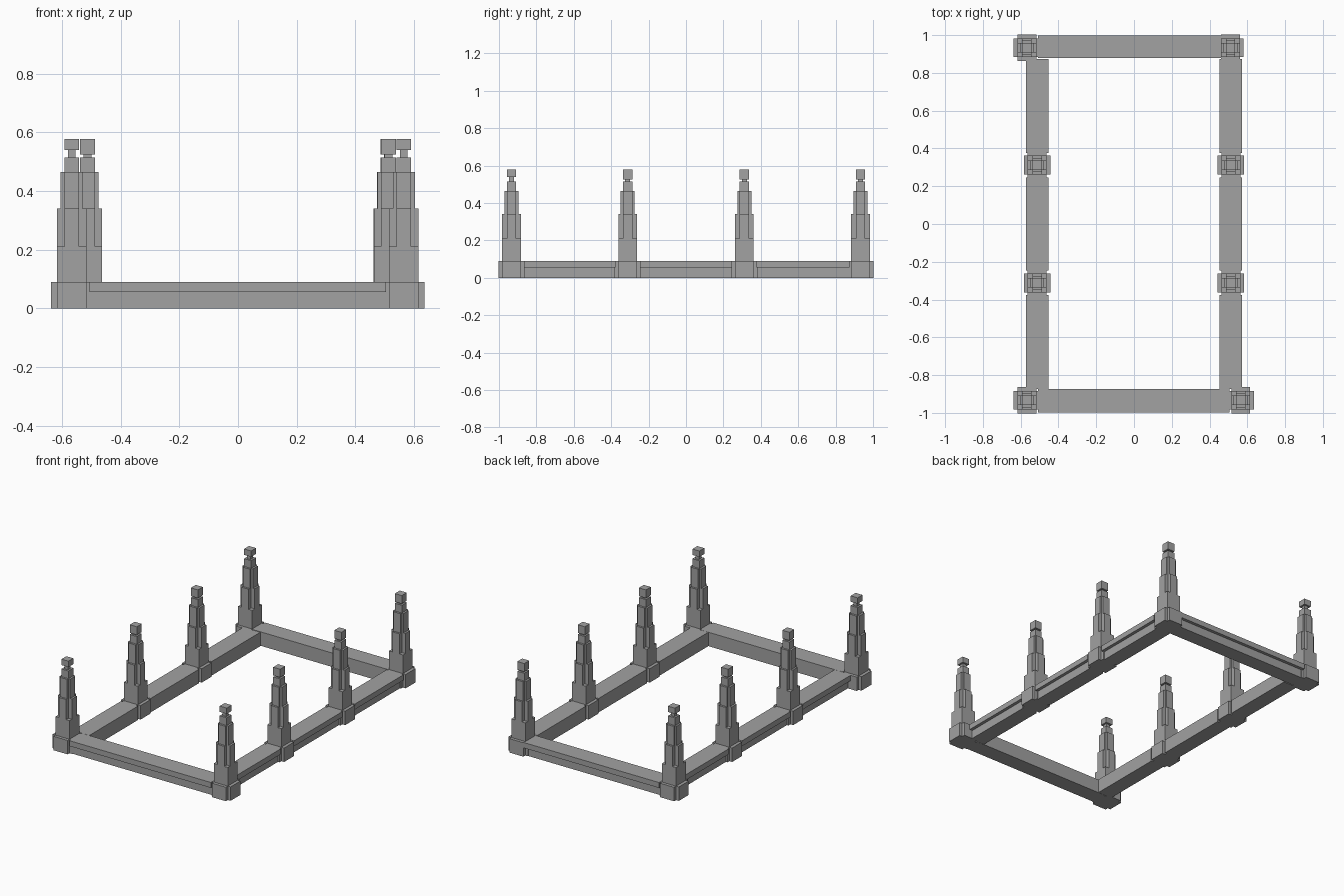
import bpy
import bmesh

cube = bpy.data.objects.get("Cube")
if cube:
    bpy.data.objects.remove(cube, do_unlink=True)

stone = bpy.data.materials.new("grey_stone")
stone.use_nodes = True
grey = (0.36, 0.36, 0.36, 1)
stone.diffuse_color = grey
stone.node_tree.nodes["Principled BSDF"].inputs["Base Color"].default_value = grey


def prism(bm, profile, z0, z1):
    """Closed vertical prism over a counter-clockwise outline."""
    low = [bm.verts.new((x, y, z0)) for x, y in profile]
    top = [bm.verts.new((x, y, z1)) for x, y in profile]
    bm.faces.new(low[::-1])
    bm.faces.new(top)
    n = len(profile)
    for i in range(n):
        j = (i + 1) % n
        bm.faces.new((low[i], low[j], top[j], top[i]))


def square(r):
    return [(-r, -r), (r, -r), (r, r), (-r, r)]


def cross(r, w):
    """Plus-shaped outline: arm reach r, arm half width w."""
    quarter = [(r, -w), (r, w), (w, w)]
    points = []
    for _ in range(4):
        points += quarter
        quarter = [(-y, x) for x, y in quarter]
    return points


def finish(bm, name, location=(0, 0, 0)):
    mesh = bpy.data.meshes.new(name)
    bm.to_mesh(mesh)
    bm.free()
    mesh.materials.append(stone)
    obj = bpy.data.objects.new(name, mesh)
    obj.location = location
    bpy.context.collection.objects.link(obj)


def tower(name, x, y, head_bottom):
    bm = bmesh.new()
    prism(bm, cross(0.07, 0.05), 0, 0.09)           # footing
    prism(bm, square(0.05), 0.09, 0.21)             # lower shaft
    prism(bm, cross(0.05, 0.025), 0.21, 0.34)       # buttressed shaft
    prism(bm, cross(0.0375, 0.025), 0.34, 0.465)    # slimmer shaft
    prism(bm, square(0.025), 0.465, 0.515)          # shaft top
    prism(bm, square(0.013), 0.515, head_bottom)    # neck
    prism(bm, square(0.025), head_bottom, 0.578)    # cap block
    finish(bm, name, (x, y, 0))


LEDGE = 0.02


def rail(name, start, end, inner, outer, along_x):
    """Rail with an upper band that overhangs on the outer side."""
    side = 1 if outer > 0 else -1
    bm = bmesh.new()
    for edge, z0, z1 in ((outer - side * LEDGE, 0, 0.055), (outer, 0.055, 0.09)):
        lo, hi = sorted((inner, edge))
        if along_x:
            outline = [(start, lo), (end, lo), (end, hi), (start, hi)]
        else:
            outline = [(lo, start), (hi, start), (hi, end), (lo, end)]
        prism(bm, outline, z0, z1)
    finish(bm, name)


# Corner towers; the back left one sits in line with the side rail
END = 0.933
tower("front_right_tower", -0.567, -END, 0.54)
tower("back_right_tower", -0.567, END, 0.54)
tower("front_left_tower", 0.565, -END, 0.54)
tower("back_left_tower", 0.511, END, 0.525)

# Side towers and side rails
for side, sign in (("right", -1), ("left", 1)):
    for place, y in (("front", -0.312), ("rear", 0.312)):
        tower(f"{side}_{place}_side_tower", sign * 0.513, y, 0.525)
    for place, a, b in (("front", -0.873, -0.377), ("middle", -0.247, 0.247),
                        ("rear", 0.377, 0.873)):
        rail(f"{side}_{place}_rail", a, b, sign * 0.452, sign * 0.573, False)

# End rails
rail("front_rail", -0.507, 0.505, -0.874, -0.999, True)
rail("back_rail", -0.507, 0.462, 0.879, 0.999, True)
